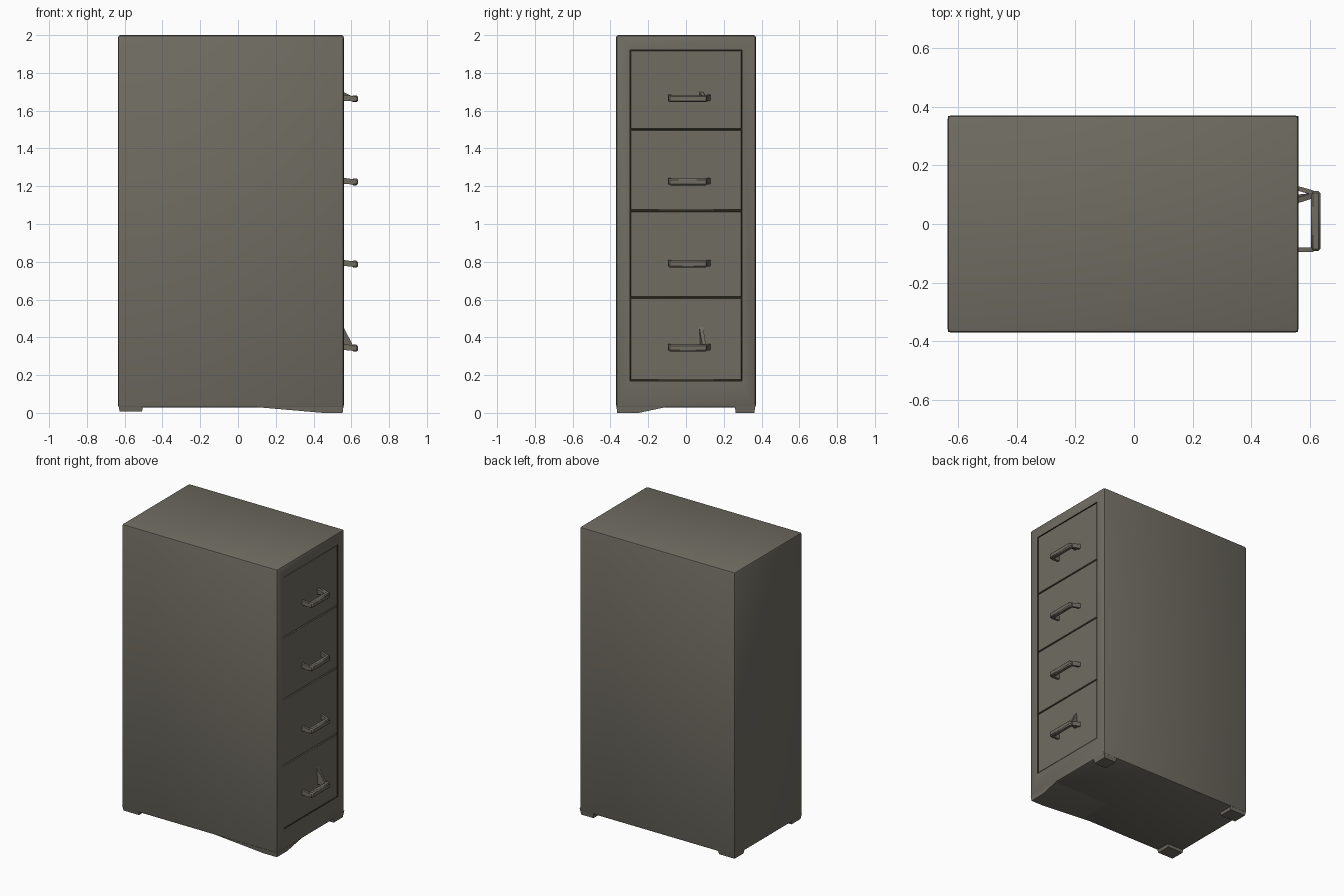
import bpy, bmesh
from mathutils import Vector

if "Cube" in bpy.data.objects:
    bpy.data.objects.remove(bpy.data.objects["Cube"])


def material(name, rgb):
    m = bpy.data.materials.new(name)
    m.diffuse_color = (*rgb, 1)
    m.use_nodes = True
    m.node_tree.nodes["Principled BSDF"].inputs["Base Color"].default_value = m.diffuse_color
    return m


PAINT = material("grey_brown_paint", (0.16, 0.15, 0.122))
GAP = material("dark_gap", (0.03, 0.028, 0.012))


def finish(bm, name, mats=(PAINT,)):
    bmesh.ops.recalc_face_normals(bm, faces=bm.faces[:])
    me = bpy.data.meshes.new(name)
    bm.to_mesh(me)
    bm.free()
    ob = bpy.data.objects.new(name, me)
    bpy.context.collection.objects.link(ob)
    for m in mats:
        me.materials.append(m)
    bpy.context.view_layer.objects.active = ob
    for o in bpy.context.selected_objects:
        o.select_set(False)
    ob.select_set(True)
    bpy.ops.object.shade_smooth_by_angle(angle=0.7)
    return ob


def box_bm(lo, hi, bevel=0, segs=1):
    bm = bmesh.new()
    bmesh.ops.create_cube(bm, size=1)
    lo, hi = Vector(lo), Vector(hi)
    for v in bm.verts:
        v.co = Vector(l + (c + 0.5) * (h - l) for c, l, h in zip(v.co, lo, hi))
    if bevel:
        bmesh.ops.bevel(bm, geom=bm.edges[:], offset=bevel, segments=segs,
                        profile=0.5, affect='EDGES')
    return bm


def loft(name, a, b):
    """Solid between two matching quads."""
    bm = bmesh.new()
    va, vb = [bm.verts.new(p) for p in a], [bm.verts.new(p) for p in b]
    bm.faces.new(va)
    bm.faces.new(vb)
    for i in range(4):
        j = (i + 1) % 4
        bm.faces.new((va[i], va[j], vb[j], vb[i]))
    return finish(bm, name)


def rect_xy(x0, x1, y0, y1, z):
    return [(x0, y0, z), (x1, y0, z), (x1, y1, z), (x0, y1, z)]


XB, XF, W = -0.635, 0.56, 0.37
DY, DZ0, DZ1 = 0.297, 0.17, 1.922

# Cabinet shell with a recessed opening on the drawer side
bm = box_bm((XB, -W, 0.028), (XF, W, 2.0), 0.012, 2)
front = max(bm.faces, key=lambda f: f.normal.x * f.calc_area())
bmesh.ops.inset_region(bm, faces=[front], thickness=0.05)
for v in front.verts:
    v.co.y = DY if v.co.y > 0 else -DY
    v.co.z = DZ1 if v.co.z > 1 else DZ0
walls = bmesh.ops.inset_individual(bm, faces=[front], thickness=0.0)["faces"]
for v in front.verts:
    v.co.x -= 0.025
for f in walls + [front]:
    f.material_index = 1
finish(bm, "cabinet_shell", (PAINT, GAP))

# Four drawer fronts, separated by thin gaps
levels = [DZ0, 0.61, 1.07, 1.5, DZ1]
for i, (z0, z1) in enumerate(zip(levels, levels[1:])):
    g = 0.0035
    finish(box_bm((XF - 0.03, -DY + g, z0 + g), (XF - 0.002, DY - g, z1 - g),
                  0.002), f"drawer_front_{i + 1}")

# Pull handles: a grip bar on two splayed arms
for i, z in enumerate((0.325, 0.77, 1.205, 1.645)):
    n = i + 1
    finish(box_bm((0.602, -0.092, z), (0.635, 0.112, z + 0.036), 0.007),
           f"handle_grip_{n}")
    for side, yw, yb in (("left", -0.088, -0.088), ("right", 0.122, 0.106)):
        t = 0.008
        loft(f"handle_arm_{side}_{n}",
             [(0.555, yw - t, z + 0.008), (0.555, yw + t, z + 0.008),
              (0.555, yw + t, z + 0.04), (0.555, yw - t, z + 0.04)],
             [(0.612, yb - t, z + 0.004), (0.612, yb + t, z + 0.004),
              (0.612, yb + t, z + 0.032), (0.612, yb - t, z + 0.032)])

# Raised brace on the lowest handle and a small one on the highest
for name, z, top in (("low_handle_brace", 0.34, 0.46), ("high_handle_brace", 1.66, 1.70)):
    loft(name,
         [(0.555, 0.075, z), (0.555, 0.1, z), (0.555, 0.09, top), (0.555, 0.07, top)],
         [(0.612, 0.088, z), (0.612, 0.106, z), (0.612, 0.106, z + 0.012),
          (0.612, 0.088, z + 0.012)])

# Feet: three short blocks and one long sloped corner
for name, x0, x1, s in (("back_foot_left", XB, -0.5, -1), ("back_foot_right", XB, -0.5, 1),
                        ("front_foot_right", 0.45, XF, 1)):
    y0, y1 = sorted((s * 0.255, s * W))
    bot = 0.008 if x0 == XB else 0.0
    loft(name, rect_xy(x0 + 0.002, x1, y0 + 0.002, y1 - 0.002, 0.045),
         rect_xy(x0 + 0.008, x1 - 0.008, y0 + 0.008, y1 - 0.008, bot))
loft("front_foot_left", rect_xy(0.08, XF - 0.002, -W + 0.002, -0.1, 0.032),
     rect_xy(0.45, XF - 0.006, -W + 0.006, -0.25, 0.0))
